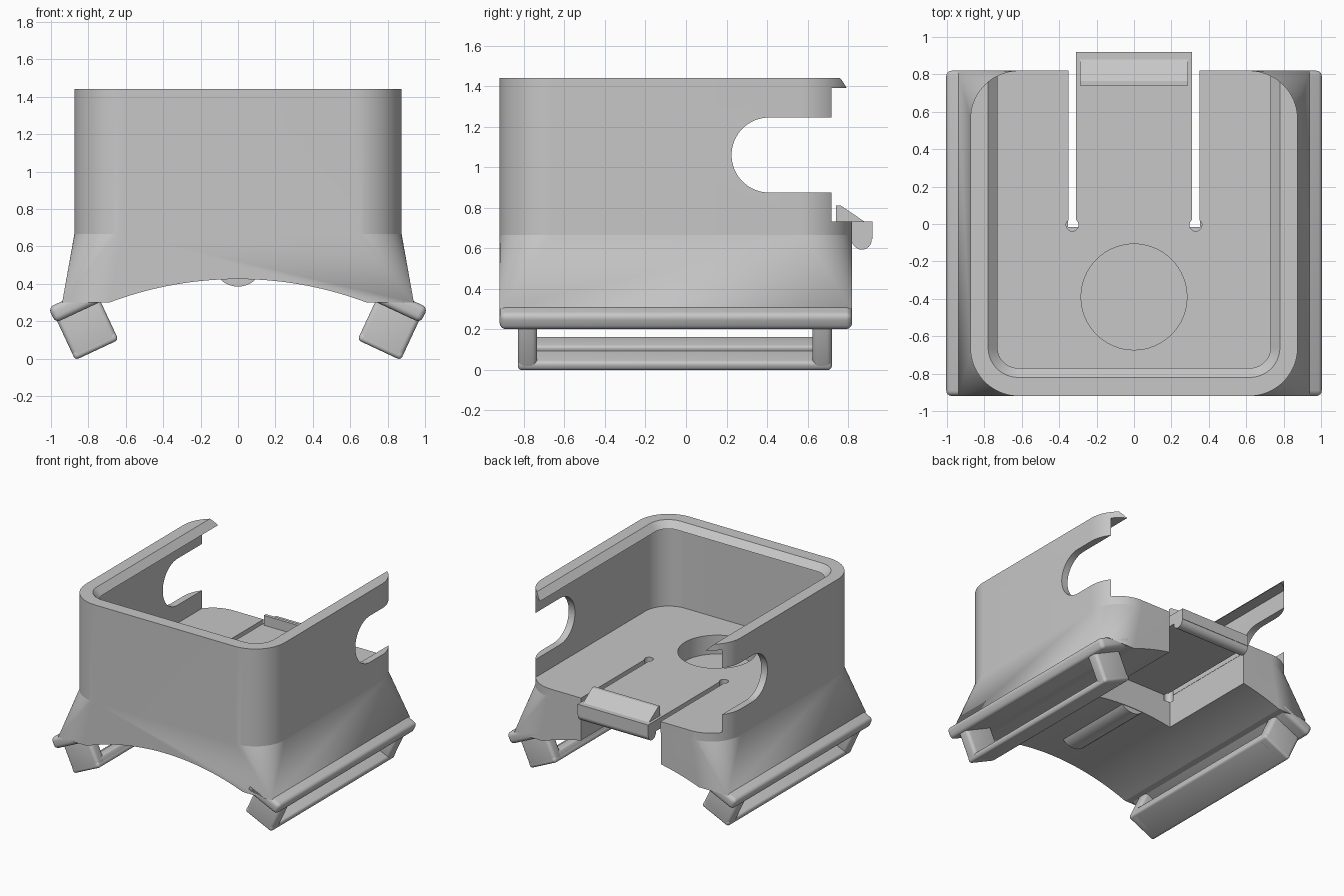
import bpy, bmesh, math
from mathutils import Matrix, Vector

if "Cube" in bpy.data.objects:
    bpy.data.objects.remove(bpy.data.objects["Cube"], do_unlink=True)

grey = bpy.data.materials.new("plain_grey")
grey.use_nodes = True
GREY = (0.57, 0.57, 0.57, 1)
grey.diffuse_color = GREY
grey.node_tree.nodes["Principled BSDF"].inputs["Base Color"].default_value = GREY

FLOOR, BACK, FRONT = 0.732, 0.82, -0.92
TILT = math.radians(25)


def make(name, bm):
    bmesh.ops.recalc_face_normals(bm, faces=bm.faces)
    me = bpy.data.meshes.new(name)
    bm.to_mesh(me)
    bm.free()
    me.materials.append(grey)
    ob = bpy.data.objects.new(name, me)
    bpy.context.collection.objects.link(ob)
    return ob


def box(name, x0, x1, y0, y1, z0, z1, bevel=0):
    bm = bmesh.new()
    size = Vector((x1 - x0, y1 - y0, z1 - z0))
    mid = Vector((x0 + x1, y0 + y1, z0 + z1)) / 2
    bmesh.ops.create_cube(bm, size=1, matrix=Matrix.Translation(mid) @ Matrix.Diagonal((*size, 1)))
    if bevel:
        bmesh.ops.bevel(bm, geom=bm.edges[:], offset=bevel, segments=4, profile=0.5, affect='EDGES')
    return make(name, bm)


def cylinder(name, centre, radius, length, axis='Z', segments=64):
    bm = bmesh.new()
    turn = {'X': Matrix.Rotation(math.pi / 2, 4, 'Y'), 'Y': Matrix.Rotation(math.pi / 2, 4, 'X'),
            'Z': Matrix()}[axis]
    bmesh.ops.create_cone(bm, cap_ends=True, segments=segments, radius1=radius, radius2=radius,
                          depth=length, matrix=Matrix.Translation(centre) @ turn)
    return make(name, bm)


def ring(hx, y0, y1, r, z, steps=20):
    """Rounded rectangle; r = 0 gathers each corner in one point."""
    pts = []
    corners = ((hx, y1, 0), (-hx, y1, 1), (-hx, y0, 2), (hx, y0, 3))
    for x, y, quarter in corners:
        cx, cy = x - math.copysign(r, x), (y1 - r if y == y1 else y0 + r)
        for i in range(steps + 1):
            a = (quarter + i / steps) * math.pi / 2
            pts.append((cx + r * math.cos(a), cy + r * math.sin(a), z))
    return pts


def loft(name, rings):
    bm = bmesh.new()
    loops = [[bm.verts.new(p) for p in pts] for pts in rings]
    n = len(loops[0])
    for low, high in zip(loops, loops[1:]):
        for i in range(n):
            j = (i + 1) % n
            bm.faces.new((low[i], low[j], high[j], high[i]))
    bm.faces.new(loops[0][::-1])
    bm.faces.new(loops[-1])
    bmesh.ops.remove_doubles(bm, verts=bm.verts, dist=0.0005)
    return make(name, bm)


def cut(ob, cutter):
    mod = ob.modifiers.new("cut", 'BOOLEAN')
    mod.operation, mod.solver, mod.object = 'DIFFERENCE', 'EXACT', cutter
    bpy.context.view_layer.objects.active = ob
    bpy.ops.object.modifier_apply(modifier=mod.name)
    bpy.data.objects.remove(cutter, do_unlink=True)


def smooth(obs, degrees):
    bpy.ops.object.select_all(action='DESELECT')
    for ob in obs:
        ob.select_set(True)
    bpy.context.view_layer.objects.active = obs[0]
    bpy.ops.object.shade_smooth_by_angle(angle=math.radians(degrees))


# Housing: rounded upper box flaring to a square-cornered base
housing = loft("housing", [ring(0.94, FRONT, BACK, 0, 0.3),
                           ring(0.875, FRONT, BACK, 0.26, 0.665),
                           ring(0.875, FRONT, BACK, 0.26, 1.44)])

# Thin-walled cavity running out through the back, under an overhanging bevelled lip
cut(housing, loft("cavity", [ring(0.82, -0.865, 1.5, 0.205, FLOOR),
                             ring(0.82, -0.865, 1.5, 0.205, 1.39)]))
cut(housing, loft("lip_opening", [ring(0.73, -0.77, 1.5, 0.11, 1.38),
                                  ring(0.73, -0.77, 1.5, 0.11, 1.39),
                                  ring(0.88, -0.92, 1.65, 0.26, 1.54)]))

# Round-ended notches in the side walls
cut(housing, cylinder("notch_end", (0, 0.41, 1.06), 0.185, 3, 'X'))
cut(housing, box("notch", -1.5, 1.5, 0.41, 1.2, 0.875, 1.245))

# Arched underside, dish, and the recess and slots that free the tongue
cut(housing, cylinder("arch", (0, 0, -1.525), 1.95, 4, 'Y', 256))
cut(housing, cylinder("dish", (0, -0.39, FLOOR + 0.1), 0.283, 0.5))
cut(housing, box("tongue_recess", -0.352, 0.352, -0.015, 1.2, 0.1, 0.645))
for s in (-1, 1):
    cut(housing, box("slot", s * 0.33 - 0.02, s * 0.33 + 0.02, 0, 1.2, 0.6, 0.85))
    cut(housing, cylinder("slot_end", (s * 0.33, -0.005, 0.72), 0.033, 0.24))

# Latch on the end of the tongue
latch = box("latch_block", -0.31, 0.31, BACK, 0.92, 0.645, FLOOR)
grip = cylinder("latch_grip", (0, 0.868, 0.642), 0.049, 0.62, 'X')
bm = bmesh.new()
profile = [(0.74, FLOOR - 0.01), (0.74, 0.81), (0.765, 0.81), (0.88, FLOOR), (0.88, FLOOR - 0.01)]
face = bm.faces.new([bm.verts.new((-0.29, y, z)) for y, z in profile])
ext = bmesh.ops.extrude_face_region(bm, geom=[face])
bmesh.ops.translate(bm, vec=(0.58, 0, 0), verts=[v for v in ext["geom"] if isinstance(v, bmesh.types.BMVert)])
ramp = make("latch_ramp", bm)

# Rounded rib under the arch, ending at the recess
rib = cylinder("underside_rib", (0, -0.355, 0.52), 0.135, 0.67, 'Y')
cut(rib, box("rib_top", -1, 1, -1, 1, 0.53, 1))

# Tilted side rails with strap loops
rails = []
for s, side in ((1, "left"), (-1, "right")):
    def rail(name, u0, u1, y0, y1, z0, z1, r):
        a, b = sorted((-s * u0, -s * u1))
        ob = box(f"{side}_{name}", a, b, y0, y1, z0, z1, r)
        ob.data.transform(Matrix.Translation((s * 0.87, 0, -0.008)) @ Matrix.Rotation(s * TILT, 4, 'Y'))
        rails.append(ob)

    rail("rail", -0.012, 0.295, FRONT, BACK, 0.225, 0.315, 0.03)
    rail("strap_bar", 0, 0.255, -0.83, 0.72, 0, 0.05, 0.02)
    rail("strap_bar_lip", 0.13, 0.255, -0.8, 0.69, 0.02, 0.075, 0.015)
    rail("front_post", 0, 0.255, -0.83, -0.735, 0, 0.26, 0.025)
    rail("back_post", 0, 0.255, 0.625, 0.72, 0, 0.26, 0.025)

# Smooth shading with sharp edges kept
smooth([housing, latch, grip, ramp, rib], 8)
smooth(rails, 30)
